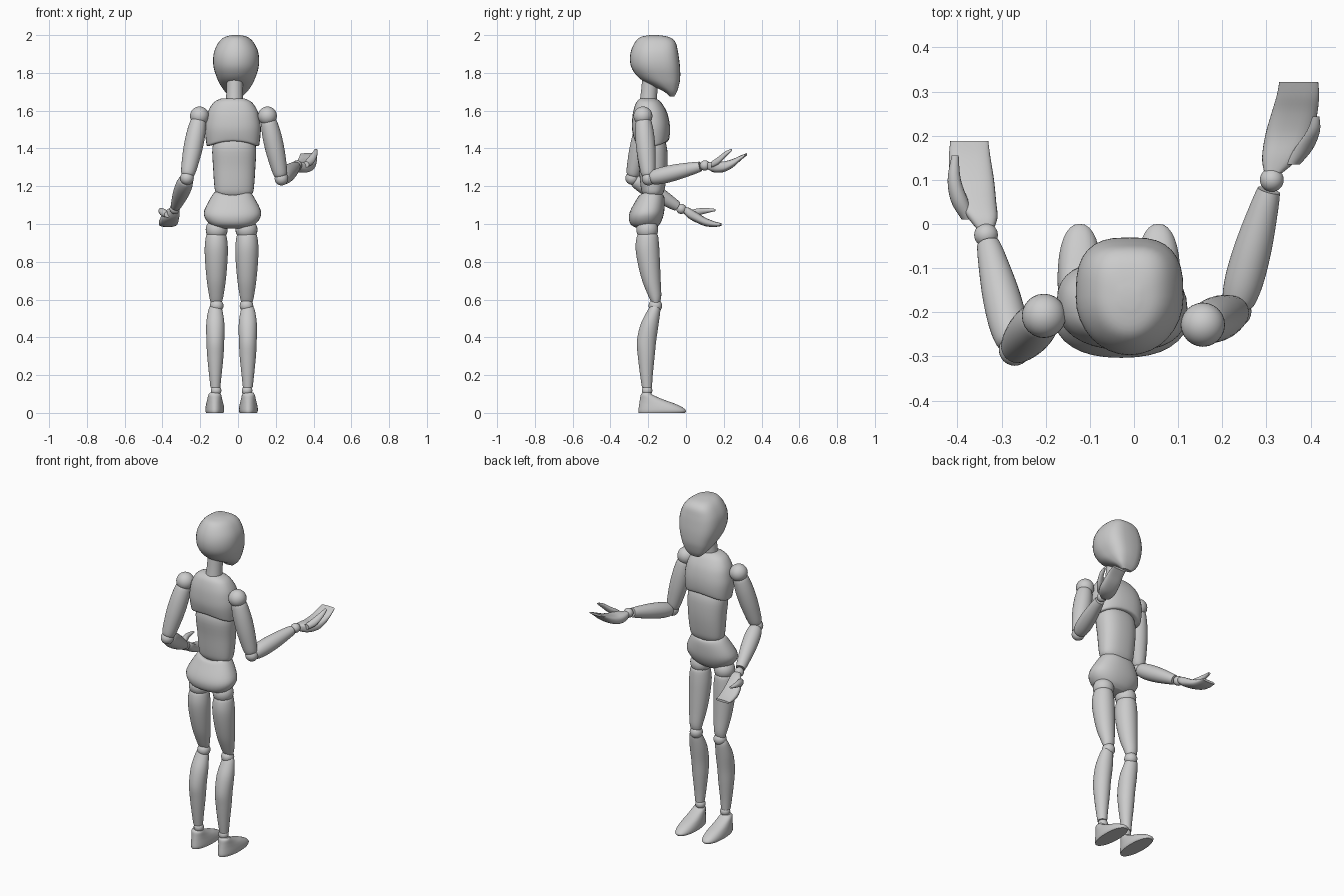
import bpy, bmesh
from math import cos, sin, pi
from mathutils import Vector as V


def finish(bm, name, angle=0.7):
    bmesh.ops.recalc_face_normals(bm, faces=bm.faces)
    me = bpy.data.meshes.new(name)
    bm.to_mesh(me)
    bm.free()
    ob = bpy.data.objects.new(name, me)
    bpy.context.collection.objects.link(ob)
    bpy.ops.object.select_all(action='DESELECT')
    ob.select_set(True)
    bpy.context.view_layer.objects.active = ob
    bpy.ops.object.shade_smooth_by_angle(angle=angle)
    return ob


def spline(rows, sub=4):
    # Catmull-Rom through rows of numbers
    out = []
    for i in range(len(rows) - 1):
        p0, p1, p2 = rows[max(i - 1, 0)], rows[i], rows[i + 1]
        p3 = rows[min(i + 2, len(rows) - 1)]
        for k in range(sub):
            t = k / sub
            out.append([0.5 * (2 * b + (c - a) * t + (2 * a - 5 * b + 4 * c - d) * t * t
                               + (3 * b - a - 3 * c + d) * t ** 3)
                        for a, b, c, d in zip(p0, p1, p2, p3)])
    out.append(list(rows[-1]))
    return out


def loft(name, rows, side, up, n_front=2, n_back=2, segs=32):
    # rows: x, y, z, half width, half depth, sag of the ring's sides
    bm = bmesh.new()
    rings = []
    for x, y, z, a, b, sag in spline(rows):
        ring = []
        for i in range(segs):
            c, s = cos(2 * pi * i / segs), sin(2 * pi * i / segs)
            e = 2 / (n_front if s > 0 else n_back)
            cc = abs(c) ** e * (1 if c > 0 else -1)
            ss = abs(s) ** e * (1 if s > 0 else -1)
            p = V((x, y, z)) + V(side) * a * cc + V(up) * b * ss
            p.z -= sag * cc * cc
            ring.append(bm.verts.new(p))
        rings.append(ring)
    for r, q in zip(rings, rings[1:]):
        for i in range(segs):
            j = (i + 1) % segs
            bm.faces.new((r[i], r[j], q[j], q[i]))
    bm.faces.new(rings[0])
    bm.faces.new(rings[-1])
    return finish(bm, name)


def body(name, cx, rows, n_front=2, n_back=2, yaw=0):
    # upright part; rows: z, back y, front y, half width, sag
    full = [(cx, (r[1] + r[2]) / 2, r[0], r[3], (r[2] - r[1]) / 2, r[4] if len(r) > 4 else 0)
            for r in rows]
    return loft(name, full, (1, yaw, 0), (0, 1, 0), n_front, n_back)


def limb(name, p0, p1, profile):
    p0, p1 = V(p0), V(p1)
    axis = (p1 - p0).normalized()
    up = axis.cross(V((1, 0, 0))).normalized()
    side = up.cross(axis)
    return loft(name, [(*p0.lerp(p1, t), r, r, 0) for t, r in profile], side, up)


def ball(name, p, r):
    bm = bmesh.new()
    bmesh.ops.create_uvsphere(bm, u_segments=24, v_segments=16, radius=r)
    bmesh.ops.translate(bm, vec=V(p), verts=bm.verts)
    return finish(bm, name, 1)


# Head with a flattened face towards +y
body("head", -0.01, [
    (2.0, -.19, -.15, .02), (1.99, -.24, -.09, .06), (1.965, -.268, -.057, .09),
    (1.92, -.29, -.044, .114), (1.87, -.297, -.036, .122), (1.82, -.285, -.031, .117),
    (1.77, -.245, -.031, .1), (1.735, -.185, -.037, .083), (1.70, -.115, -.048, .058),
    (1.675, -.085, -.062, .03)], n_front=3)
limb("neck", (-.02, -.202, 1.62), (-.016, -.187, 1.79), [(0, .047), (.5, .043), (1, .043)])

# Torso in three segments
body("chest", -0.027, [
    (1.665, -.24, -.16, .06), (1.645, -.262, -.133, .1), (1.60, -.278, -.105, .13),
    (1.55, -.285, -.09, .143), (1.50, -.285, -.085, .148), (1.455, -.275, -.089, .142, .02),
    (1.44, -.265, -.1, .134, .027), (1.44, -.24, -.13, .1, .02)], 2.4, 2.4, yaw=-.055)
body("abdomen", -0.02, [
    (1.46, -.25, -.12, .1), (1.40, -.262, -.1, .116), (1.30, -.25, -.098, .112),
    (1.20, -.24, -.11, .105), (1.16, -.23, -.122, .095), (1.135, -.21, -.14, .06)], 2.4, 2.4)
body("pelvis", -0.029, [
    (1.15, -.22, -.14, .07, -.015), (1.152, -.245, -.12, .092, -.018),
    (1.125, -.265, -.113, .118, -.01), (1.07, -.295, -.115, .15), (1.03, -.303, -.124, .145),
    (.995, -.29, -.142, .115), (.975, -.25, -.165, .075)], 2.3, 2.3)

# Legs, mirrored about the hip centre
for tag, s in (("left", -1), ("right", 1)):
    x = -0.034 + s * .079
    ball(tag + "_hip_ball", (x, -.205, .97), .058)
    body(tag + "_thigh", x + s * .002, [
        (.95, -.24, -.165, .04), (.94, -.258, -.149, .053), (.88, -.267, -.142, .061),
        (.80, -.257, -.138, .059), (.70, -.232, -.134, .05), (.62, -.2, -.131, .038),
        (.585, -.183, -.138, .03)])
    ball(tag + "_knee_ball", (x, -.162, .567), .036)
    body(tag + "_shin", x + s * .007, [
        (.565, -.19, -.14, .028), (.54, -.205, -.136, .038), (.47, -.24, -.145, .048),
        (.38, -.26, -.158, .047), (.30, -.255, -.166, .043), (.20, -.243, -.176, .033),
        (.135, -.233, -.18, .026)])
    ball(tag + "_ankle_ball", (x + s * .003, -.206, .118), .028)
    body(tag + "_foot", x + s * .01, [
        (0, -.25, -.005, .046), (.012, -.252, 0, .05), (.03, -.25, -.02, .049),
        (.05, -.247, -.062, .045), (.07, -.244, -.118, .04), (.095, -.24, -.175, .034),
        (.107, -.23, -.185, .026)], n_front=2.3)

# Arms: shoulder, elbow, wrist positions
arms = {
    "left": ((-.204, -.208, 1.572), (-.27, -.285, 1.243), (-.335, -.025, 1.08)),
    "right": ((.156, -.228, 1.572), (.23, -.198, 1.24), (.312, .1, 1.31))}
for tag, (sh, el, wr) in arms.items():
    ball(tag + "_shoulder_ball", sh, .05)
    limb(tag + "_upper_arm", sh, el, [(.07, .03), (.1, .042), (.3, .05), (.55, .05),
                                      (.8, .043), (.93, .036), (.97, .026)])
    ball(tag + "_elbow_ball", el, .036)
    limb(tag + "_forearm", el, wr, [(.04, .028), (.09, .038), (.25, .044), (.5, .042),
                                    (.8, .032), (.92, .026)])
    ball(tag + "_wrist_ball", wr, .027)

# Open hands, palms up: flat mitten plus thumb
hands = {
    "left": [(-.337, -.01, 1.073, .02, .018, 0), (-.343, .015, 1.058, .034, .028, 0),
             (-.357, .05, 1.038, .045, .028, 0), (-.367, .10, 1.012, .05, .023, 0),
             (-.372, .15, .999, .047, .015, 0), (-.373, .188, .997, .043, .007, 0)],
    "right": [(.315, .115, 1.308, .02, .018, 0), (.332, .15, 1.301, .042, .028, 0),
              (.35, .2, 1.303, .053, .028, 0), (.363, .25, 1.323, .052, .022, 0),
              (.371, .29, 1.35, .048, .013, 0), (.373, .322, 1.369, .044, .006, 0)]}
thumbs = {
    "left": [(-.375, .01, 1.05, .015, .015, 0), (-.394, .05, 1.06, .02, .02, 0),
             (-.407, .1, 1.07, .015, .015, 0), (-.405, .155, 1.074, .008, .006, 0)],
    "right": [(.36, .135, 1.315, .016, .016, 0), (.384, .17, 1.335, .021, .02, 0),
              (.406, .21, 1.37, .015, .015, 0), (.412, .243, 1.392, .008, .006, 0)]}
for tag in hands:
    loft(tag + "_hand", hands[tag], (1, 0, 0), (0, 0, 1), 2.8, 2.5)
    loft(tag + "_thumb", thumbs[tag], (1, 0, 0), (0, 0, 1), segs=16)
